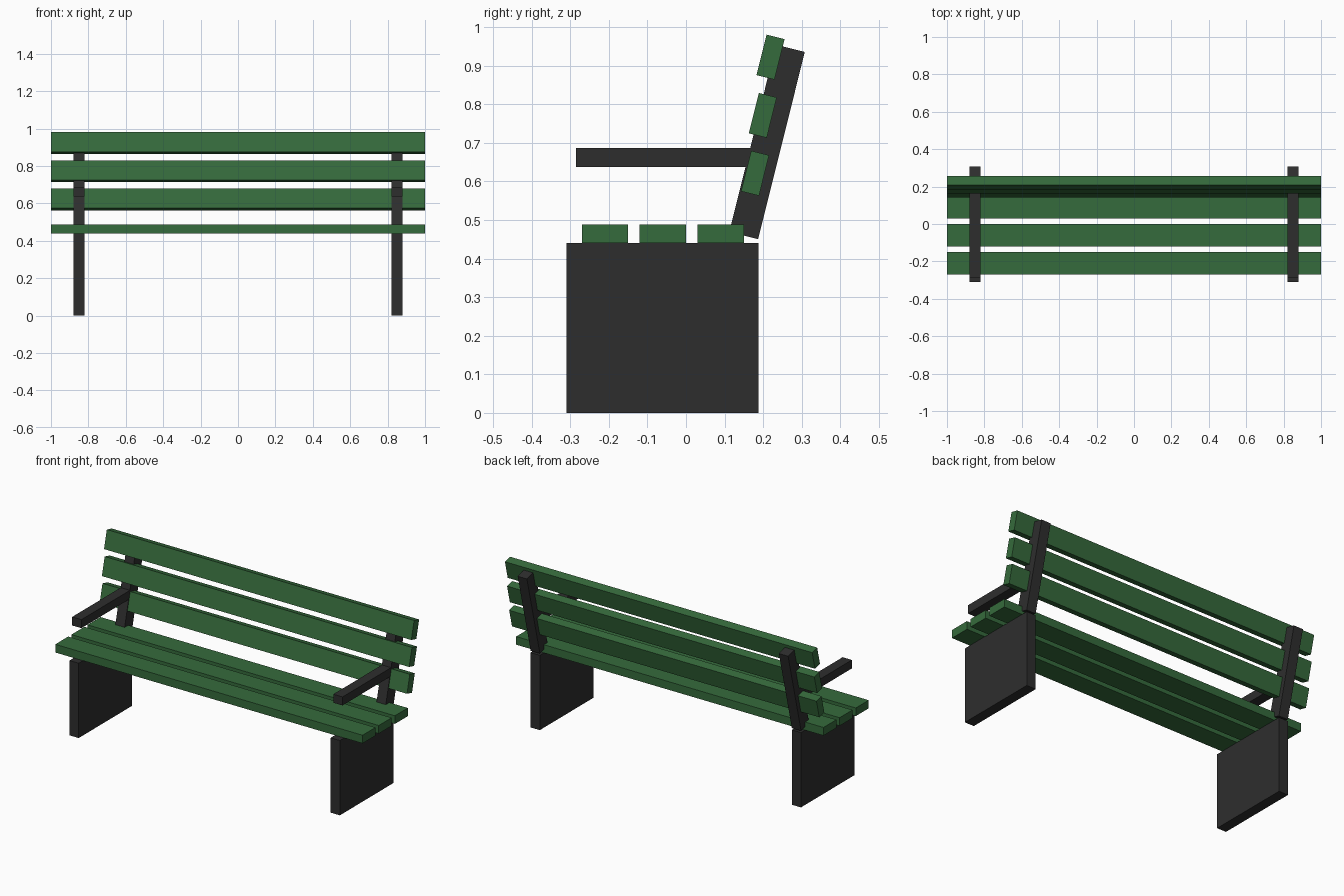
import bpy
import math

cube = bpy.data.objects.get("Cube")
if cube:
    bpy.data.objects.remove(cube, do_unlink=True)


def make_material(name, color):
    mat = bpy.data.materials.new(name)
    mat.use_nodes = True
    mat.diffuse_color = color
    bsdf = next(n for n in mat.node_tree.nodes if n.type == 'BSDF_PRINCIPLED')
    bsdf.inputs["Base Color"].default_value = color
    return mat


green = make_material("green_paint", (0.036, 0.145, 0.045, 1))
black = make_material("dark_iron", (0.027, 0.027, 0.027, 1))


def box(name, center, size, mat, tilt=0.0):
    """Box leaning backwards (towards +y) by the tilt angle."""
    bpy.ops.mesh.primitive_cube_add(size=1, location=center, rotation=(-tilt, 0, 0))
    obj = bpy.context.object
    obj.name = name
    obj.scale = size
    bpy.ops.object.transform_apply(location=False, rotation=False, scale=True)
    obj.data.materials.append(mat)
    return obj


LEAN = math.radians(14)

# Seat slats, front to back
for name, y in (("front", -0.21), ("middle", -0.06), ("rear", 0.09)):
    box(f"seat_slat_{name}", (0, y, 0.464), (2, 0.12, 0.048), green)

# Backrest slats, bottom to top
for name, y, z in (("lower", 0.179, 0.621), ("middle", 0.199, 0.771), ("upper", 0.219, 0.922)):
    box(f"back_slat_{name}", (0, y, z), (2, 0.048, 0.108), green, LEAN)

# Leg panels, leaning back posts and armrests on both sides
for side, x in (("left", 0.85), ("right", -0.85)):
    box(f"leg_panel_{side}", (x, -0.061, 0.22), (0.06, 0.498, 0.44), black)
    box(f"back_post_{side}", (x, 0.21, 0.702), (0.06, 0.077, 0.5), black, LEAN)
    box(f"armrest_{side}", (x, -0.04, 0.662), (0.06, 0.49, 0.05), black)
